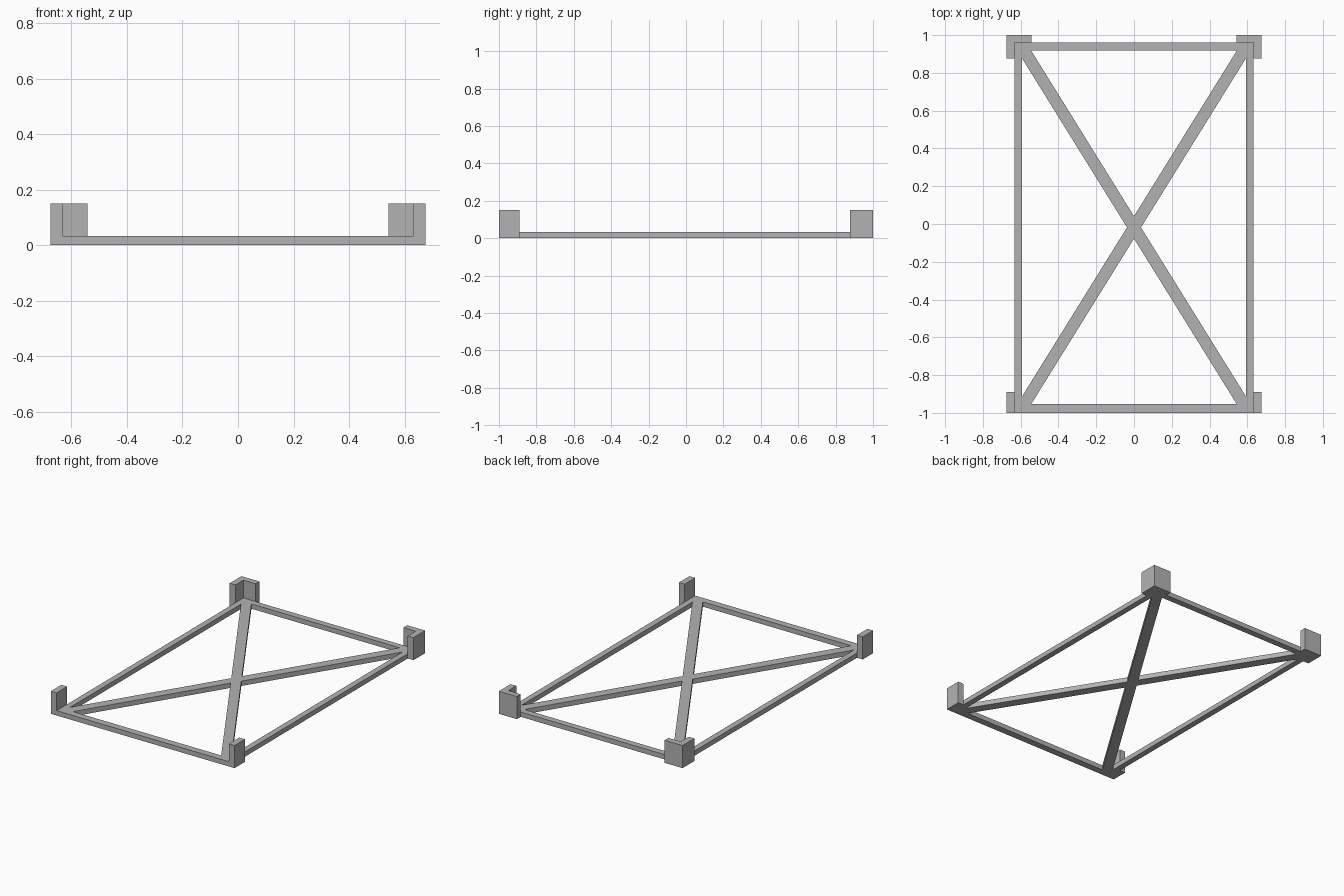
import bpy, bmesh

if "Cube" in bpy.data.objects:
    bpy.data.objects.remove(bpy.data.objects["Cube"], do_unlink=True)

grey = bpy.data.materials.new("plain_grey")
grey.use_nodes = True
colour = (0.45, 0.45, 0.45, 1)
grey.diffuse_color = colour
grey.node_tree.nodes["Principled BSDF"].inputs["Base Color"].default_value = colour


def slab(name, outlines, height):
    """Extrude a plan outline, with optional holes, up from the ground."""
    curve = bpy.data.curves.new(name + "_plan", 'CURVE')
    curve.dimensions = '2D'
    curve.fill_mode = 'BOTH'
    curve.extrude = height / 2
    for points in outlines:
        spline = curve.splines.new('POLY')
        spline.points.add(len(points) - 1)
        for p, (x, y) in zip(spline.points, points):
            p.co = (x, y, 0, 1)
        spline.use_cyclic_u = True
    plan = bpy.data.objects.new(name + "_plan", curve)
    bpy.context.scene.collection.objects.link(plan)
    bpy.context.view_layer.update()
    evaluated = plan.evaluated_get(bpy.context.evaluated_depsgraph_get())
    mesh = bpy.data.meshes.new_from_object(evaluated)
    bpy.data.objects.remove(plan, do_unlink=True)

    # Weld the caps to the sides
    bm = bmesh.new()
    bm.from_mesh(mesh)
    bmesh.ops.remove_doubles(bm, verts=bm.verts, dist=0.0005)
    bmesh.ops.translate(bm, verts=bm.verts, vec=(0, 0, height / 2))
    bmesh.ops.recalc_face_normals(bm, faces=bm.faces)
    for face in bm.faces:
        face.smooth = False
    bm.to_mesh(mesh)
    bm.free()
    mesh.name = name
    mesh.materials.clear()
    mesh.materials.append(grey)
    obj = bpy.data.objects.new(name, mesh)
    bpy.context.scene.collection.objects.link(obj)
    return obj


# Main dimensions
wide, inner = 0.633, 0.594
front, back = -1.0, 0.96
front_in, back_in = -0.954, 0.918
mid = -0.018
slope = 0.621            # sideways run of a brace per unit of length
gap = 0.037              # half width of a brace measured across
rise = gap / slope
outer, wall_height = 0.675, 0.15

# Cross-braced frame: a rectangle with four triangular openings
outline = [(-wide, front), (wide, front), (wide, back), (-wide, back)]
openings = []
for s in (-1, 1):
    reach = (inner - gap) / slope
    openings.append([(s * gap, mid), (s * inner, mid + reach), (s * inner, mid - reach)])
for s, end in ((-1, front_in), (1, back_in)):
    half = (abs(end - mid) - rise) * slope
    openings.append([(0, mid + s * rise), (-half, end), (half, end)])
slab("braced_frame", [outline] + openings, 0.032)

# Corner stops: flat side walls at the front, L-shaped walls at the back
for side, s in (("left", 1), ("right", -1)):
    side_wall = [(wide, front), (outer, front), (outer, -0.89), (wide, -0.89)]
    corner = [(outer, 0.877), (outer, 1), (0.543, 1), (0.543, back),
              (wide, back), (wide, 0.877)]
    slab(f"front_{side}_stop", [[(s * x, y) for x, y in side_wall]], wall_height)
    slab(f"back_{side}_corner_stop", [[(s * x, y) for x, y in corner]], wall_height)
